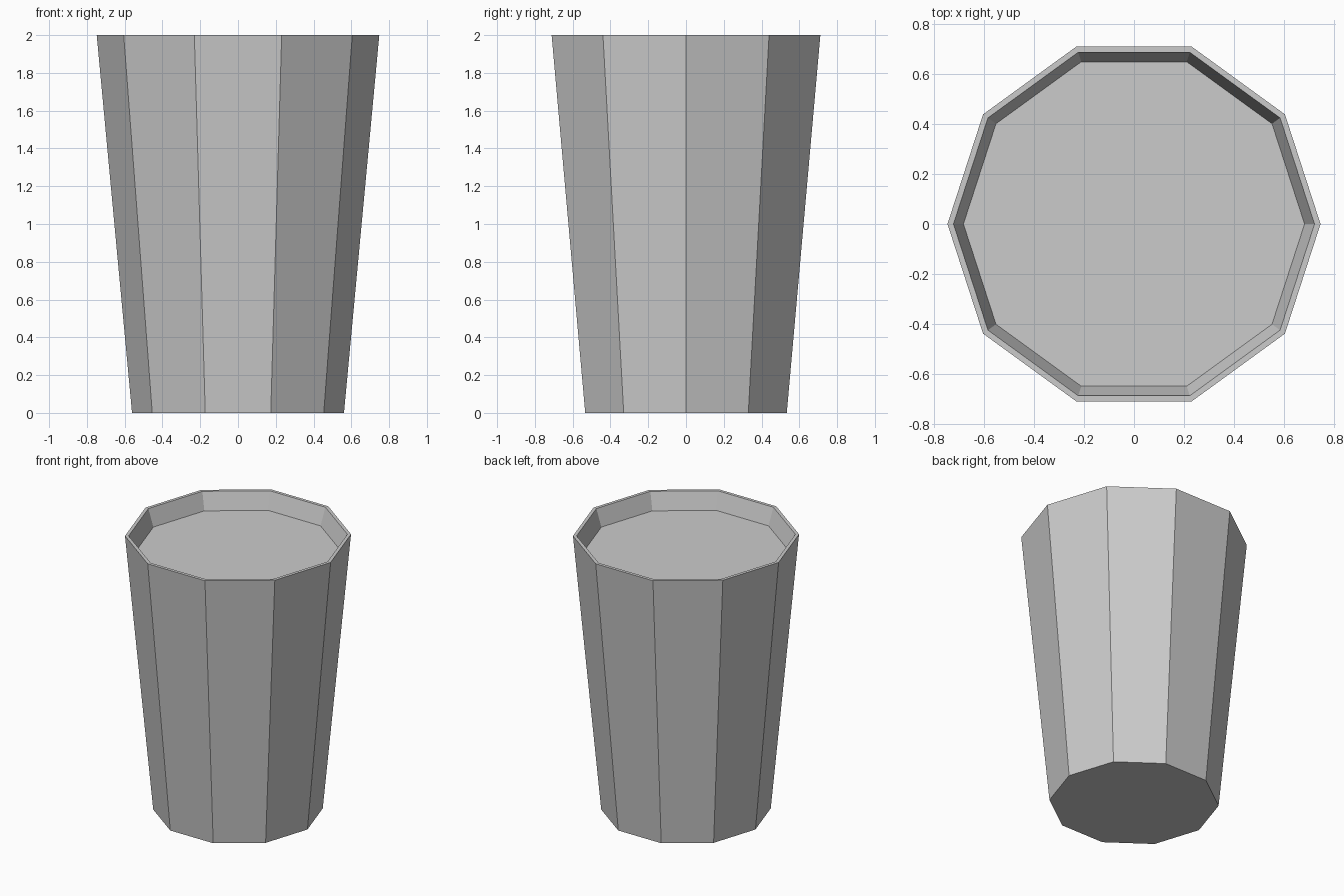
import bpy, bmesh
from math import cos, sin, pi

if "Cube" in bpy.data.objects:
    bpy.data.objects.remove(bpy.data.objects["Cube"])

SIDES = 10


def lathe(name, profile):
    """Ten-sided solid from (radius, z) rings, capped at both ends."""
    bm = bmesh.new()
    rings = [[bm.verts.new((r * cos(2 * pi * i / SIDES), r * sin(2 * pi * i / SIDES), z))
              for i in range(SIDES)] for r, z in profile]
    for low, high in zip(rings, rings[1:]):
        for i in range(SIDES):
            j = (i + 1) % SIDES
            bm.faces.new((low[i], low[j], high[j], high[i]))
    bm.faces.new(rings[0][::-1])
    bm.faces.new(rings[-1])
    mesh = bpy.data.meshes.new(name)
    bm.to_mesh(mesh)
    bm.free()
    obj = bpy.data.objects.new(name, mesh)
    bpy.context.collection.objects.link(obj)
    return obj


# Tapered cup: base, outer wall, thin rim, sloped inner lip, recessed surface
lathe("cup", [(0.561, 0), (0.748, 2), (0.724, 2), (0.684, 1.875)])
